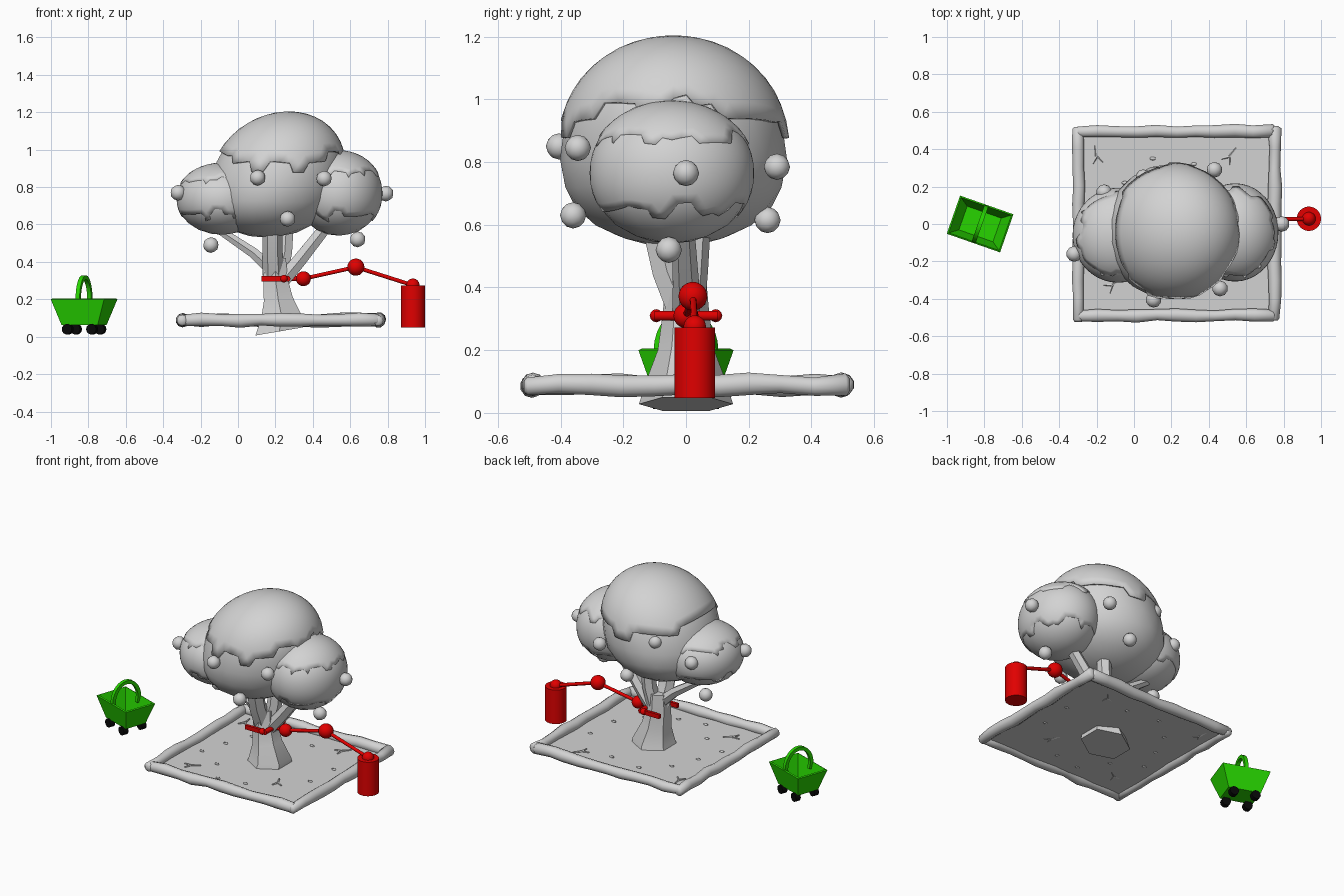
import bpy, bmesh, math, random
from mathutils import Vector, Matrix

if "Cube" in bpy.data.objects:
    bpy.data.objects.remove(bpy.data.objects["Cube"])

random.seed(4)


def material(name, rgb):
    m = bpy.data.materials.new(name)
    m.diffuse_color = (*rgb, 1)
    m.use_nodes = True
    m.node_tree.nodes["Principled BSDF"].inputs["Base Color"].default_value = m.diffuse_color
    return m


GREY = material("light grey", (0.65, 0.65, 0.65))
RED = material("red", (0.75, 0.0, 0.0))
GREEN = material("green", (0.02, 0.66, 0.0))
BLACK = material("black", (0.002, 0.002, 0.002))


def finish(name, bm, mat, angle=40):
    """Turn a bmesh into a named, shaded object."""
    bmesh.ops.recalc_face_normals(bm, faces=bm.faces)
    me = bpy.data.meshes.new(name)
    bm.to_mesh(me)
    bm.free()
    me.materials.append(mat)
    ob = bpy.data.objects.new(name, me)
    bpy.context.collection.objects.link(ob)
    if angle:
        bpy.ops.object.select_all(action='DESELECT')
        bpy.context.view_layer.objects.active = ob
        ob.select_set(True)
        bpy.ops.object.shade_smooth_by_angle(angle=math.radians(angle))
    return ob


def tube(name, pts, radii, mat, sides=8, tilt=0.0, angle=40):
    """Capped tube with one ring per path point."""
    pts = [Vector(p) for p in pts]
    chord = pts[-1] - pts[0]
    axis = min(range(3), key=lambda i: abs(chord[i]))
    ref = Vector([float(i == axis) for i in range(3)])
    bm, rings = bmesh.new(), []
    for i, (p, r) in enumerate(zip(pts, radii)):
        t = (pts[min(i + 1, len(pts) - 1)] - pts[max(i - 1, 0)]).normalized()
        u = t.cross(ref).normalized()
        v = t.cross(u)
        ring = []
        for k in range(sides):
            a = math.tau * (k + 0.5) / sides
            co = p + (u * math.cos(a) + v * math.sin(a)) * r
            if i == 0 and tilt:
                co.z = p.z + tilt * (co.x - p.x)
            ring.append(bm.verts.new(co))
        rings.append(ring)
    for a, b in zip(rings, rings[1:]):
        for k in range(sides):
            n = (k + 1) % sides
            bm.faces.new((a[k], a[n], b[n], b[k]))
    bm.faces.new(rings[0])
    bm.faces.new(rings[-1])
    return finish(name, bm, mat, angle)


def ball(name, c, r, mat, detail=3):
    """Icosphere with radius r, or one radius per axis."""
    r = Vector((r, r, r)) if isinstance(r, float) else Vector(r)
    bm = bmesh.new()
    bmesh.ops.create_icosphere(bm, subdivisions=detail, radius=1,
                               matrix=Matrix.Translation(c) @ Matrix.Diagonal((*r, 1)))
    return finish(name, bm, mat, 60)


def foliage(name, c, r, up, lean, power, edge=None, bow=0, grow=1.0):
    """Full, slightly boxy lobe; with an edge height, only a ragged shell above it."""
    bm = bmesh.new()
    bmesh.ops.create_icosphere(bm, subdivisions=3 if edge is None else 4, radius=1)
    low = []
    for v in bm.verts:
        n = v.co.copy()
        z = math.copysign(abs(n.z) ** power, n.z) * (up if n.z > 0 else r[2]) * grow
        v.co = (c[0] + n.x * r[0] * grow + lean * z, c[1] + n.y * r[1] * grow, c[2] + z)
        if edge is not None:
            a = math.atan2(n.y, n.x)
            rag = .015 * math.sin(7 * a) + .012 * math.sin(11 * a + 1)
            if v.co.z < edge + bow * n.x ** 2 + rag:
                low.append(v)
    if low:
        bmesh.ops.delete(bm, geom=low, context='VERTS')
    ob = finish(name, bm, GREY, 60 if edge is None else 40)
    if edge is not None:
        mod = ob.modifiers.new("thickness", 'SOLIDIFY')
        mod.thickness = 0.012
        mod.offset = -1


# Ground sheet
bm = bmesh.new()
bmesh.ops.create_grid(bm, x_segments=1, y_segments=1, size=1,
                      matrix=Matrix.Translation((.225, .003, .075)) @ Matrix.Diagonal((.52, .49, 1, 1)))
finish("ground", bm, GREY, 0)


# Uneven logs around the ground
def log(name, a, b):
    a, b = Vector(a), Vector(b)
    n = 11
    pts, radii = [], []
    for i in range(n):
        wob = Vector([random.uniform(-.005, .005) for _ in range(3)])
        pts.append(a.lerp(b, i / (n - 1)) + wob)
        radii.append(random.uniform(.029, .038))
    d = (b - a).normalized() * .012
    pts = [pts[0] - d] + pts + [pts[-1] + d]
    tube(name, pts, [.02] + radii + [.02], GREY, 10, angle=60)


for s, y in (("front", -.488), ("back", .495)):
    log(s + "_log", (-.295, y, .088), (.745, y, .088))
for s, x in (("left", -.296), ("right", .75)):
    log(s + "_log", (x, -.508, .088), (x, .51, .088))

# Twigs and fallen leaves
for x, y, ang in ((-.117, -.327, .6), (.452, -.229, 2.0), (.51, .36, .9), (-.2, .36, 1.7)):
    o = Vector((x, y, .078))
    for da, ln in ((0, .06), (2.5, .045), (3.8, .045)):
        d = Vector((math.cos(ang + da), math.sin(ang + da), 0)) * ln
        tube("twig", [o, o + d], [.007, .004], GREY, 5)
for x, y in ((-.125, .05), (-.18, -.12), (.0, -.22), (.12, -.38), (.3, -.35), (.6, -.1),
             (.62, .12), (.1, .35), (.32, .32), (-.05, .22)):
    ball("fallen_leaf", (x, y, .077), (.018, .011, .006), GREY, 1)

# Flared trunk that forks into branches
tube("trunk", [(.22, 0, .028), (.235, 0, .1), (.215, 0, .2), (.2, 0, .31), (.2, 0, .42)],
     [.15, .128, .09, .075, .065], GREY, 6, tilt=.17, angle=25)
for name, pts, radii in (
        ("front_fork", [(.19, -.01, .33), (.185, -.06, .45), (.185, -.1, .62)], [.058, .054, .052]),
        ("back_fork", [(.22, .01, .33), (.25, .025, .45), (.26, .035, .62)], [.05, .045, .045]),
        ("right_branch", [(.23, 0, .29), (.33, 0, .41), (.48, -.01, .6)], [.045, .042, .036]),
        ("left_branch", [(.18, 0, .36), (.08, 0, .45), (-.1, 0, .57)], [.04, .032, .024])):
    tube(name, pts, radii, GREY, 6, angle=25)

# Leafy crown: centre, radii, upper height, lean, boxiness, then each cap's edge, bow and growth
for name, c, r, up, lean, power, caps in (
        ("main", (.2, -.04, .81), (.355, .362, .28), .383, .18, .87, [(.868, .1, 1.03)]),
        ("left", (-.085, -.06, .735), (.24, .25, .19), .19, 0, .95, [(.64, 0, 1.015), (.82, 0, 1.03)]),
        ("right", (.54, -.045, .765), (.23, .26, .225), .225, 0, .95, [(.63, 0, 1.01), (.86, 0, 1.03)])):
    foliage(name + "_foliage", c, r, up, lean, power)
    for edge, bow, grow in caps:
        foliage(name + "_leaf_cap", c, r, up, lean, power, edge, bow, grow)

# Round fruit
for p in ((.105, -.405, .85), (.46, -.345, .845), (.265, -.36, .63), (.79, 0, .765), (.43, .29, .785),
          (.05, .25, .885), (.25, .26, .615), (.64, -.055, .52), (-.32, -.16, .77),
          (-.145, 0, .49), (-.16, .17, .77)):
    ball("fruit", p, .042, GREY, 2)


# Red clamp around the trunk
def box(name, c, size, mat):
    bm = bmesh.new()
    bmesh.ops.create_cube(bm, size=1, matrix=Matrix.Translation(c) @ Matrix.Diagonal((*size, 1)))
    return finish(name, bm, mat, 0)


for y in (-.095, .095):
    box("clamp_arm", (.19, y, .31), (.13, .018, .028), RED)
    ball("clamp_knuckle", (.245, y, .31), .021, RED, 2)
tube("clamp_bar", [(.265, -.1, .31), (.265, .1, .31)], [.016, .016], RED, 10)
tube("clamp_stem", [(.265, 0, .31), (.35, 0, .31)], [.014, .014], RED, 10)

# Jointed red arm and hanging canister
ELBOW, WRIST, TOP = (.35, 0, .31), (.63, .022, .372), (.935, .028, .275)
for a, b in ((ELBOW, WRIST), (WRIST, TOP)):
    tube("arm_rod", [a, b], [.011, .011], RED, 10)
for p, r in ((ELBOW, .04), (WRIST, .046), (TOP, .036)):
    ball("arm_joint", p, r, RED)
tube("canister", [(.935, .028, .048), (.935, .028, .273)], [.065, .065], RED, 28)

# Green basket on black wheels, turned slightly
turn = Matrix.Translation((-.823, 0, 0)) @ Matrix.Rotation(math.radians(-19.3), 4, 'Z')
bm = bmesh.new()
loops = [[bm.verts.new((sx * l, sy * w, z)) for sx, sy in ((-1, -1), (1, -1), (1, 1), (-1, 1))]
         for l, w, z in ((.102, .073, .062), (.151, .108, .2))]
bm.faces.new(loops[0])
for k in range(4):
    n = (k + 1) % 4
    bm.faces.new((loops[0][k], loops[0][n], loops[1][n], loops[1][k]))
basket = finish("basket", bm, GREEN, 0)
basket.matrix_world = turn
shell = basket.modifiers.new("walls", 'SOLIDIFY')
shell.thickness = .012
shell.offset = -1

arch = [(0, -.094 * math.cos(math.pi * i / 14), .2 + .117 * math.sin(math.pi * i / 14)) for i in range(15)]
arch = [(0, -.085, .16)] + arch + [(0, .085, .16)]
handle = tube("basket_handle", arch, [.016] * len(arch), GREEN, 4)
handle.matrix_world = turn

for x in (-.069, .069):
    for y in (-.067, .067):
        wheel = tube("wheel", [(x, y - .017, .04), (x, y + .017, .04)], [.028, .028], BLACK, 14)
        wheel.matrix_world = turn
